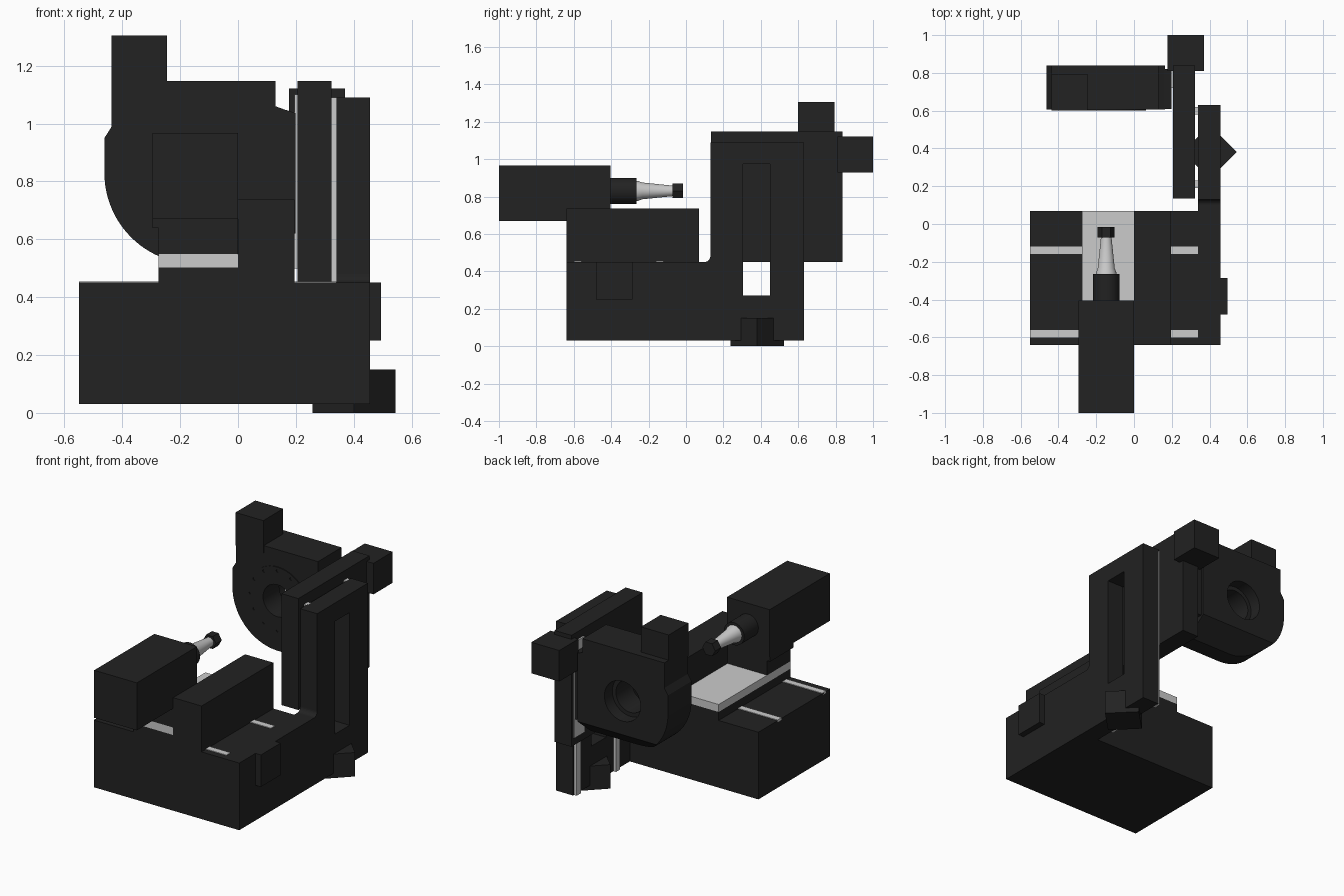
import bpy, bmesh, math
from mathutils import Vector

if "Cube" in bpy.data.objects:
    bpy.data.objects.remove(bpy.data.objects["Cube"])

dark = bpy.data.materials.new("dark_paint")
dark.diffuse_color = (0.016, 0.016, 0.016, 1)
dark.use_nodes = True
dark.node_tree.nodes["Principled BSDF"].inputs["Base Color"].default_value = dark.diffuse_color
CX, CZ = -0.147, 0.83            # spindle / work head axis


def finish(name, bm, mat):
    bmesh.ops.recalc_face_normals(bm, faces=bm.faces)
    me = bpy.data.meshes.new(name)
    bm.to_mesh(me)
    bm.free()
    ob = bpy.data.objects.new(name, me)
    bpy.context.collection.objects.link(ob)
    if mat:
        me.materials.append(mat)
    return ob


def prism(name, pts, axis, a, b, mat=dark):
    """Extrude a 2D profile along an axis from a to b."""
    place = {'x': lambda p, t: (t, p[0], p[1]),
             'y': lambda p, t: (p[0], t, p[1]),
             'z': lambda p, t: (p[0], p[1], t)}[axis]
    bm = bmesh.new()
    lo = [bm.verts.new(place(p, a)) for p in pts]
    hi = [bm.verts.new(place(p, b)) for p in pts]
    bm.faces.new(lo)
    bm.faces.new(hi)
    n = len(pts)
    for i in range(n):
        j = (i + 1) % n
        bm.faces.new((lo[i], lo[j], hi[j], hi[i]))
    return finish(name, bm, mat)


def box(name, x0, x1, y0, y1, z0, z1, mat=dark):
    return prism(name, [(x0, y0), (x1, y0), (x1, y1), (x0, y1)], 'z', z0, z1, mat)


def arc(cx, cy, r, a0, a1, n):
    return [(cx + r * math.cos(math.radians(a0 + (a1 - a0) * i / n)),
             cy + r * math.sin(math.radians(a0 + (a1 - a0) * i / n))) for i in range(n + 1)]


def lathe(name, prof, n=48, mat=dark):
    """Solid of (y, radius) rings round the spindle axis."""
    bm = bmesh.new()
    rings = [[bm.verts.new((x, y, z)) for x, z in arc(CX, CZ, r, 0, 360, n)[:-1]] for y, r in prof]
    for p, q in zip(rings, rings[1:]):
        for i in range(n):
            j = (i + 1) % n
            bm.faces.new((p[i], p[j], q[j], q[i]))
    bm.faces.new(rings[0])
    bm.faces.new(rings[-1])
    return finish(name, bm, mat)


def smooth(ob):
    bpy.ops.object.select_all(action='DESELECT')
    ob.select_set(True)
    bpy.context.view_layer.objects.active = ob
    bpy.ops.object.shade_smooth_by_angle(angle=math.radians(25))


def cut(ob, cutter):
    m = ob.modifiers.new("cut", 'BOOLEAN')
    m.operation, m.solver, m.object = 'DIFFERENCE', 'EXACT', cutter
    cutter.hide_render = True
    bpy.context.view_layer.objects.active = ob
    bpy.ops.object.modifier_apply(modifier=m.name)
    bpy.data.objects.remove(cutter)


# Machine base and its side box
box("base", -0.55, 0.34, -0.64, 0.07, 0.03, 0.45)
box("side_box", 0.457, 0.495, -0.48, -0.285, 0.25, 0.45)
for i, y in enumerate((-0.58, -0.14)):
    box(f"base_rail_{i}", -0.55, 0.34, y - 0.02, y + 0.02, 0.44, 0.454, None)

# L-shaped column with filleted inner corner and through slot
column = prism("column", [(-0.64, 0.03), (0.63, 0.03), (0.63, 1.09), (0.13, 1.09)]
               + arc(0.1, 0.48, 0.03, 0, -90, 6) + [(-0.64, 0.45)], 'x', 0.34, 0.457)
cut(column, box("slot_cutter", 0.3, 0.5, 0.305, 0.45, 0.27, 0.975))
for i, y in enumerate((0.21, 0.6)):
    box(f"column_rail_{i}", 0.322, 0.345, y - 0.02, y + 0.02, 0.03, 1.09, None)

# Diamond-set motor under the column
d = 0.143
prism("column_motor", [(0.401 - d, 0.38), (0.401, 0.38 - d), (0.401 + d, 0.38), (0.401, 0.38 + d)],
      'z', 0, 0.15)

# Carriage, grey slide plate and guard block
box("carriage", -0.275, 0.0, -0.64, 0.07, 0.45, 0.503)
box("slide_plate", -0.275, 0.0, -0.64, 0.07, 0.503, 0.55, None)
box("carriage_block", 0.0, 0.196, -0.64, 0.07, 0.45, 0.737)

# Spindle head
box("spindle_support", -0.275, -0.001, -0.64, -0.41, 0.55, 0.64)
box("spindle_foot", -0.295, -0.001, -0.64, -0.41, 0.64, 0.67)
box("spindle_housing", -0.295, 0.0, -1.0, -0.405, 0.67, 0.967)
smooth(lathe("spindle_nose", [(-0.41, 0.07), (-0.265, 0.07)]))
smooth(lathe("arbor", [(-0.27, 0.054), (-0.255, 0.053), (-0.235, 0.045), (-0.07, 0.028)], mat=None))
lathe("arbor_nut", [(-0.072, 0.045), (-0.015, 0.045)], 6)

# Work head body: round lower left, stepped upper right
R = 0.315
body = prism("work_head", arc(CX, CZ, R, 180, 270, 24)
             + [(0.165, 0.515), (0.165, 1.047), (0.13, 1.06), (0.13, 1.147), (-0.437, 1.147),
                (-0.437, 0.99), (-0.446, 0.975), (-0.462, 0.95)], 'y', 0.605, 0.838)
bm = bmesh.new()                 # chamfer along the lower back edge
bm.from_mesh(body.data)
res = bmesh.ops.bisect_plane(bm, geom=bm.verts[:] + bm.edges[:] + bm.faces[:],
                             plane_co=Vector((0, 0.838, 0.62)),
                             plane_no=Vector((0, 0.1, -0.12)), clear_outer=True)
bmesh.ops.contextual_create(bm, geom=[e for e in res['geom_cut'] if isinstance(e, bmesh.types.BMEdge)])
bmesh.ops.recalc_face_normals(bm, faces=bm.faces)
bm.to_mesh(body.data)
bm.free()
cut(body, lathe("bore_cutter", [(0.5, 0.1), (0.76, 0.1), (0.76, 0.125), (0.9, 0.125)]))
smooth(body)

# Face flange with bore and bolt holes
flange = lathe("face_flange", [(0.6, 0.21), (0.61, 0.21)], 64)
cut(flange, lathe("flange_bore_cutter", [(0.5, 0.1), (0.7, 0.1)]))
for i in range(12):
    a = math.radians(30 * i)
    hx, hz = CX + 0.187 * math.cos(a), CZ + 0.187 * math.sin(a)
    cut(flange, prism("bolt_cutter", arc(hx, hz, 0.009, 0, 360, 12)[:-1], 'y', 0.5, 0.7))
smooth(flange)

# Head tower, saddle to the cross slide, grey saddle rail
box("head_tower", -0.437, -0.245, 0.6, 0.795, 1.1, 1.305)
prism("head_saddle", [(0.16, 0.62), (0.198, 0.62), (0.198, 1.037), (0.16, 1.049)], 'y', 0.61, 0.82)
box("saddle_rail", 0.196, 0.208, 0.72, 0.82, 0.5, 1.1, None)

# Cross slide and its motor
box("cross_slide", 0.206, 0.323, 0.135, 0.838, 0.45, 1.147)
box("slide_motor", 0.177, 0.37, 0.81, 1.0, 0.928, 1.122)
